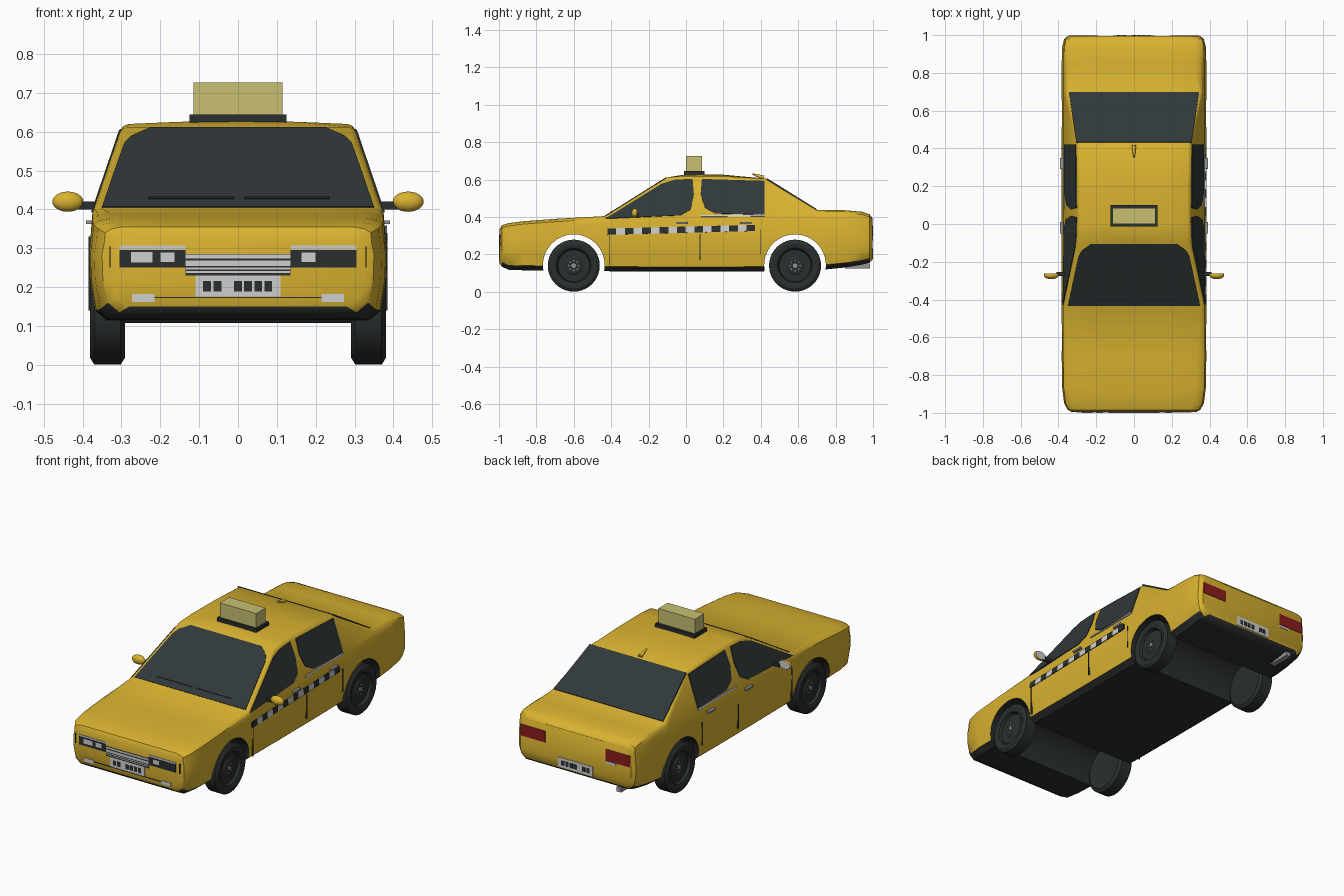
import bpy, bmesh, math
from mathutils import Vector, Matrix

if "Cube" in bpy.data.objects:
    bpy.data.objects.remove(bpy.data.objects["Cube"])


def material(name, r, g, b):
    m = bpy.data.materials.new(name)
    m.use_nodes = True
    m.diffuse_color = (r, g, b, 1)
    m.node_tree.nodes["Principled BSDF"].inputs["Base Color"].default_value = (r, g, b, 1)
    return m


yellow = material("yellow paint", 0.70, 0.45, 0.03)
glass = material("dark glass", 0.03, 0.04, 0.042)
rubber = material("black rubber", 0.024, 0.028, 0.028)
white = material("white trim", 0.62, 0.62, 0.62)
grey = material("grey metal", 0.3, 0.31, 0.31)
red = material("red lens", 0.26, 0.012, 0.012)
cream = material("cream sign", 0.58, 0.53, 0.17)


def finish(name, bm, *mats, smooth=None):
    bmesh.ops.recalc_face_normals(bm, faces=bm.faces)
    mesh = bpy.data.meshes.new(name)
    bm.to_mesh(mesh)
    bm.free()
    obj = bpy.data.objects.new(name, mesh)
    bpy.context.collection.objects.link(obj)
    for m in mats:
        mesh.materials.append(m)
    if smooth:
        shade(obj, smooth)
    return obj


def shade(obj, degrees):
    bpy.ops.object.select_all(action='DESELECT')
    obj.select_set(True)
    bpy.context.view_layer.objects.active = obj
    bpy.ops.object.shade_smooth_by_angle(angle=math.radians(degrees))


def box(name, x, y, z, mat):
    bm = bmesh.new()
    size = [b - a for a, b in (x, y, z)]
    mid = [(a + b) / 2 for a, b in (x, y, z)]
    bmesh.ops.create_cube(bm, size=1, matrix=Matrix.Translation(mid) @ Matrix.Diagonal((*size, 1)))
    return finish(name, bm, mat)


def plate(name, points, mat, rise=0.004):
    """Thin polygon plate lying on the bodywork, raised outward."""
    bm = bmesh.new()
    face = bm.faces.new([bm.verts.new(p) for p in points])
    face.normal_update()
    n = face.normal.copy()
    if n.dot(face.calc_center_median() - Vector((0, 0, 0.3))) < 0:
        n.negate()
    bmesh.ops.translate(bm, verts=bm.verts, vec=n * -0.004)
    top = bmesh.ops.extrude_face_region(bm, geom=[face])["geom"]
    bmesh.ops.translate(bm, verts=[v for v in top if isinstance(v, bmesh.types.BMVert)],
                        vec=n * (rise + 0.004))
    return finish(name, bm, mat)


def lathe(name, profile, centre, side, mat, steps=40):
    """Spin (offset, radius) points about the x axis."""
    bm = bmesh.new()
    rings = []
    for off, r in profile:
        rings.append([bm.verts.new((centre[0] + side * off,
                                    centre[1] + r * math.cos(math.tau * i / steps),
                                    centre[2] + r * math.sin(math.tau * i / steps)))
                      for i in range(steps)])
    for a, b in zip(rings, rings[1:]):
        for i in range(steps):
            j = (i + 1) % steps
            bm.faces.new((a[i], a[j], b[j], b[i]))
    bm.faces.new(rings[0])
    bm.faces.new(rings[-1])
    return finish(name, bm, mat, smooth=30)


def lean(z):
    """Half width of the sloping cabin side at height z."""
    return 0.375 - 0.34 * (z - 0.39)


# Body shell: sections (y, half width, bottom, top, roof crown)
W = 0.383
stations = [
    (-0.996, 0.325, 0.15, 0.335, 0), (-0.985, 0.35, 0.135, 0.355, 0),
    (-0.95, 0.37, 0.118, 0.367, 0), (-0.87, 0.38, 0.115, 0.377, 0),
    (-0.7, W, 0.113, 0.39, 0), (-0.43, W, 0.11, 0.405, 0),
    (-0.1, W, 0.108, 0.612, 0), (0, W, 0.108, 0.62, 0.008),
    (0.2, W, 0.108, 0.618, 0.008), (0.43, W, 0.11, 0.605, 0),
    (0.7, W, 0.115, 0.437, 0), (0.85, W, 0.13, 0.436, 0),
    (0.94, 0.38, 0.145, 0.428, 0), (0.98, 0.37, 0.155, 0.415, 0),
    (0.996, 0.35, 0.17, 0.395, 0)]


def section(y, w, low, top, crown):
    r = 0.02 if -0.5 < y < 0.75 else 0.045
    sill = min(0.395, top - 0.04)
    edge = min(w - 0.008, lean(top - 0.015))
    half = [(w - 0.045, low), (w - 0.015, low + 0.025), (w - 0.002, 0.22), (w, 0.285),
            (min(w - 0.006, lean(sill)), sill), (edge, top - 0.015),
            (edge - r * 0.35, top - 0.005), (edge - r, top), (edge * 0.5, top + crown * 0.7)]
    return ([(x, y, z) for x, z in half] + [(0, y, top + crown)]
            + [(-x, y, z) for x, z in reversed(half)])


bm = bmesh.new()
loops = [[bm.verts.new(p) for p in section(*s)] for s in stations]
for a, b in zip(loops, loops[1:]):
    for i in range(len(a)):
        j = (i + 1) % len(a)
        bm.faces.new((a[i], a[j], b[j], b[i]))
bm.faces.new(loops[0])
bm.faces.new(loops[-1])
body = finish("body_shell", bm, yellow, rubber)

# Wheel wells cut right through the body
AXLES = {"front": -0.6, "rear": 0.583}
for label, y in AXLES.items():
    cutter = lathe("well_cutter", [(-0.6, 0.165), (0.6, 0.165)], (0, y, 0.142), 1, rubber, 48)
    cutter.hide_render = True
    mod = body.modifiers.new("well", 'BOOLEAN')
    mod.object, mod.operation, mod.solver = cutter, 'DIFFERENCE', 'EXACT'
    bpy.context.view_layer.objects.active = body
    bpy.ops.object.modifier_apply(modifier=mod.name)
    bpy.data.objects.remove(cutter)
for f in body.data.polygons:
    c, n = f.center, f.normal
    in_well = any(math.hypot(c.y - y, c.z - 0.142) < 0.168 for y in AXLES.values())
    under = c.z < 0.17 and n.z < -0.5
    f.material_index = 1 if under or (in_well and abs(n.x) < 0.3) else 0
shade(body, 35)

# Wheels
tyre = [(0.028, 0.001), (0.028, 0.04), (0.022, 0.05), (0.022, 0.085), (0.038, 0.092),
        (0.045, 0.105), (0.045, 0.122), (0.034, 0.139), (-0.034, 0.139), (-0.045, 0.122), (-0.04, 0.001)]
for label, y in AXLES.items():
    for side, s in (("left", 1), ("right", -1)):
        hub = (s * 0.336, y, 0.14)
        lathe(f"{label}_{side}_wheel", tyre, hub, s, rubber)
        lathe(f"{label}_{side}_hub_cap", [(0.02, 0.012), (0.034, 0.012)], hub, s, grey, 16)
        for k in range(8):
            a = math.tau * k / 8
            spot = (hub[0], y + 0.027 * math.cos(a), 0.14 + 0.027 * math.sin(a))
            lathe(f"{label}_{side}_bolt", [(0.02, 0.004), (0.032, 0.004)], spot, s, grey, 8)

# Windscreen and rear window
def screen(name, half, y0, z0, y1, z1):
    slope = (z1 - z0) / (y1 - y0)
    pts = [(x, y, z0 + slope * (y - y0)) for x, y in half]
    plate(name, pts + [(-x, y, z) for x, y, z in reversed(pts)], glass)


screen("windscreen", [(0.35, -0.432), (0.322, -0.3), (0.293, -0.17), (0.275, -0.14), (0.225, -0.105)],
       -0.43, 0.405, -0.1, 0.612)
screen("rear_window", [(0.345, 0.698), (0.304, 0.432)], 0.43, 0.605, 0.7, 0.437)
for x in (-0.12, 0.125):
    plate("wiper", [(x + dx, -0.43 + dy, 0.405 + dy * 0.627)
                    for dx, dy in ((-0.11, 0.03), (0.11, 0.03), (0.11, 0.036), (-0.11, 0.036))],
          rubber, 0.007)

# Side glass, trim and mirrors
front_glass = [(-0.43, 0.392), (-0.4, 0.41), (-0.13, 0.577), (-0.06, 0.598), (0.035, 0.603),
               (0.042, 0.52), (0.025, 0.44), (-0.03, 0.408)]
rear_glass = [(0.085, 0.602), (0.42, 0.592), (0.42, 0.412), (0.16, 0.418), (0.1, 0.45), (0.078, 0.52)]
for side, s in (("left", 1), ("right", -1)):
    for label, outline in (("front", front_glass), ("rear", rear_glass)):
        plate(f"{label}_{side}_window", [(s * lean(z), y, z) for y, z in outline], glass)
    plate(f"{side}_window_trim", [(s * lean(z), y, z) for y, z in
                                  ((0.08, 0.4), (0.42, 0.403), (0.42, 0.412), (0.08, 0.409))], white, 0.005)
    for y, z0, z1 in ((-0.41, 0.14, 0.33), (0.075, 0.17, 0.31), (0.4, 0.2, 0.33)):
        box(f"{side}_door_gap", sorted((s * 0.376, s * 0.3845)), (y - 0.002, y + 0.002), (z0, z1), rubber)
    for y in (-0.02, 0.32):
        box(f"{side}_door_handle", sorted((s * 0.37, s * 0.391)), (y - 0.03, y + 0.03), (0.362, 0.372), grey)
    box(f"{side}_mirror_stem", sorted((s * 0.365, s * 0.41)), (-0.275, -0.255), (0.4, 0.42), rubber)
    bm = bmesh.new()
    bmesh.ops.create_uvsphere(bm, u_segments=20, v_segments=12, radius=1, matrix=Matrix.Translation(
        (s * 0.438, -0.27, 0.42)) @ Matrix.Diagonal((0.04, 0.022, 0.026, 1)))
    bmesh.ops.bisect_plane(bm, geom=bm.verts[:] + bm.edges[:] + bm.faces[:], plane_co=(0, -0.262, 0),
                           plane_no=(0, 1, 0), clear_outer=True)
    bmesh.ops.holes_fill(bm, edges=[e for e in bm.edges if e.is_boundary])
    mirror = finish(f"{side}_mirror", bm, yellow, white, smooth=40)
    for f in mirror.data.polygons:
        f.material_index = int(f.normal.y > 0.95)

# Chequered band on the left flank
cells = 17
step = 0.79 / cells
for i in range(cells):
    y0 = -0.42 + i * step
    z0, z1 = (0.305 + 0.02 * k / cells for k in (i, i + 1))
    plate("chequer", [(0.382, y0, z0), (0.382, y0 + step, z1), (0.38, y0 + step, z1 + 0.033),
                      (0.38, y0, z0 + 0.033)], white if i % 2 else rubber, 0.003)


def nose(name, x0, x1, z0, z1, mat, layer=0):
    box(name, (x0, x1), (-0.999 - layer * 0.001, -0.992), (z0, z1), mat)


def tail(name, x0, x1, z0, z1, mat, layer=0):
    box(name, (x0, x1), (0.99, 0.999 + layer * 0.001), (z0, z1), mat)


# Nose: lamps, grille, bumper line
for s in (-1, 1):
    nose("headlamp_panel", *sorted((s * 0.135, s * 0.305)), 0.25, 0.296, rubber)
    nose("headlamp_trim", *sorted((s * 0.135, s * 0.305)), 0.297, 0.307, white)
    nose("inner_headlamp", *sorted((s * 0.163, s * 0.2)), 0.265, 0.289, white, 1)
    nose("fog_lamp", *sorted((s * 0.215, s * 0.273)), 0.162, 0.182, white)
    nose("panel_gap", *sorted((s * 0.328, s * 0.331)), 0.25, 0.305, rubber)
nose("outer_headlamp", -0.275, -0.22, 0.263, 0.29, white, 1)
nose("grille", -0.135, 0.135, 0.23, 0.285, rubber)
for z0, z1 in ((0.274, 0.284), (0.255, 0.268), (0.246, 0.251), (0.237, 0.241)):
    nose("grille_bar", -0.135, 0.135, z0, z1, white, 1)
nose("bumper_line", -0.215, 0.215, 0.172, 0.175, rubber)

# Tail: lamps, reversing lamp, exhaust
for s in (-1, 1):
    tail("tail_lamp", *sorted((s * 0.19, s * 0.345)), 0.29, 0.355, red)
tail("reversing_lamp", -0.255, -0.19, 0.274, 0.288, white)
box("exhaust_pipe", (-0.28, -0.25), (0.85, 0.985), (0.125, 0.15), grey)

# Blank number plates with plain dark blocks
for make, low in ((nose, 0.176), (tail, 0.176)):
    make("number_plate", -0.11, 0.11, low, low + 0.055, white)
    for x in (-0.08, -0.053, 0, 0.026, 0.052, 0.078):
        make("plate_block", x - 0.01, x + 0.01, low + 0.013, low + 0.04, rubber, 1)

# Roof sign and aerial
box("sign_base", (-0.125, 0.125), (-0.012, 0.1), (0.615, 0.645), rubber)
box("sign_box", (-0.115, 0.115), (0, 0.085), (0.645, 0.727), cream)
bm = bmesh.new()
bmesh.ops.create_cone(bm, cap_ends=True, segments=12, radius1=0.012, radius2=0.004, depth=0.065,
                      matrix=Matrix.Translation((0, 0.385, 0.62)) @ Matrix.Rotation(1.25, 4, 'X'))
finish("roof_aerial", bm, yellow, smooth=40)
